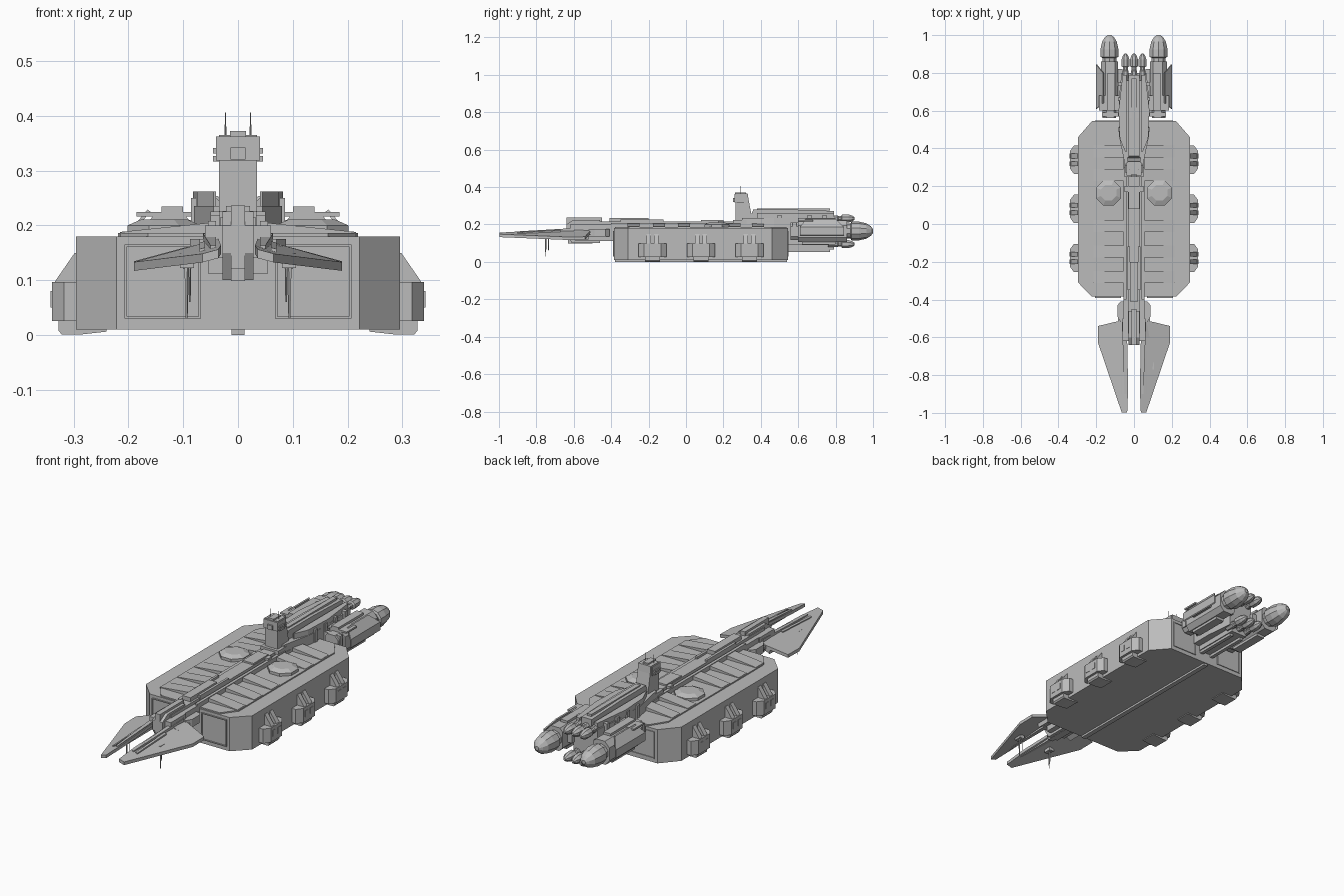
import bpy, bmesh, math
from mathutils import Vector

cube = bpy.data.objects.get("Cube")
if cube:
    bpy.data.objects.remove(cube)

grey = bpy.data.materials.new("hull grey")
grey.use_nodes = True
grey.diffuse_color = (0.5, 0.5, 0.5, 1)
grey.node_tree.nodes["Principled BSDF"].inputs["Base Color"].default_value = (0.5, 0.5, 0.5, 1)


def loft(name, rings, mirror=False):
    """Closed skin through rings of equal point count."""
    bm = bmesh.new()
    loops = [[bm.verts.new(p) for p in ring] for ring in rings]
    n = len(loops[0])
    for a, b in zip(loops, loops[1:]):
        for i in range(n):
            j = (i + 1) % n
            bm.faces.new((a[i], a[j], b[j], b[i]))
    bm.faces.new(loops[0])
    bm.faces.new(loops[-1])
    bmesh.ops.recalc_face_normals(bm, faces=bm.faces)
    mesh = bpy.data.meshes.new(name)
    bm.to_mesh(mesh)
    bm.free()
    mesh.materials.append(grey)
    ob = bpy.data.objects.new(name, mesh)
    bpy.context.scene.collection.objects.link(ob)
    if mirror:
        mod = ob.modifiers.new("mirror", 'MIRROR')
        mod.use_mirror_merge = False
    return ob


def prism(name, axis, pts, lo, hi, mirror=False):
    """Extrude a 2D profile along an axis; profile is in the other two axes in order."""
    def place(p, d):
        c = list(p)
        c.insert("xyz".index(axis), d)
        return c
    return loft(name, [[place(p, d) for p in pts] for d in (lo, hi)], mirror)


def box(name, x, y, z, mirror=False):
    return prism(name, 'z', [(x[0], y[0]), (x[1], y[0]), (x[1], y[1]), (x[0], y[1])], *z, mirror)


def turned(name, x, z, stations, sides=10, mirror=False):
    """Lathe along y from (y, radius) stations."""
    rings = [[(x + r * math.cos(math.tau * (i + .5) / sides), y,
               z + r * math.sin(math.tau * (i + .5) / sides)) for i in range(sides)]
             for y, r in stations]
    return loft(name, rings, mirror)


def rod(name, a, b, r0, r1, mirror=False):
    a, b = Vector(a), Vector(b)
    q = (b - a).to_track_quat('Z', 'Y')
    ring = lambda c, r: [c + q @ Vector((r * math.cos(math.tau * i / 5), r * math.sin(math.tau * i / 5), 0))
                         for i in range(5)]
    return loft(name, [ring(a, r0), ring(b, r1)], mirror)


# Main hull, an eight-sided slab with a thin keel
right_half = [(.222, -.385), (.296, -.31), (.296, .46), (.222, .545)]
outline = right_half + [(-x, y) for x, y in reversed(right_half)]
prism("main_hull", 'z', outline, .01, .18)
prism("raised_deck", 'z', [(x * .74, y * .985) for x, y in outline], .18, .186)
box("keel", (-.012, .012), (-.38, .54), (0, .01))

# Bay door frames on both ends
for end, y0, y1 in (("front", -.391, -.385), ("rear", .545, .549)):
    box(end + "_door_top", (.068, .207), (y0, y1), (.161, .165), True)
    box(end + "_door_bottom", (.068, .207), (y0, y1), (.03, .034), True)
    box(end + "_door_inner", (.068, .072), (y0, y1), (.034, .161), True)
    box(end + "_door_outer", (.203, .207), (y0, y1), (.034, .161), True)

# Sloping deck plates
for y in (-.28, -.145, -.01, .26, .385):
    prism("deck_plate", 'y', [(.05, .18), (.215, .18), (.215, .188), (.05, .205)], y - .032, y + .032, True)

# Domed turret pads
octagon = lambda r, z: [(.135 + r * math.cos(math.tau * (i + .5) / 8),
                         .165 + r * math.sin(math.tau * (i + .5) / 8), z) for i in range(8)]
loft("turret_pad", [octagon(.072, .18), octagon(.072, .2), octagon(.045, .211)], True)

# Side pods with sloped braces and feet
for y in (-.18, .08, .34):
    prism("side_pod", 'z', [(.29, y - .075), (.318, y - .075), (.34, y - .045), (.34, y + .045),
                            (.318, y + .075), (.29, y + .075)], .025, .097, True)
    prism("pod_foot", 'y', [(.24, .01), (.24, .006), (.285, .001), (.322, .001), (.328, .008), (.328, .025), (.29, .025)],
          y - .04, y + .04, True)
    for dy in (-.02, .02):
        prism("pod_brace", 'y', [(.29, .09), (.334, .09), (.334, .098), (.298, .15), (.29, .15)],
              y + dy - .012, y + dy + .012, True)
        box("pod_port", (.335, .342), (y + dy - .012, y + dy + .012), (.05, .08), True)

# Central spine
box("spine", (-.055, .055), (-.59, .45), (.112, .2))
box("spine_ridge", (-.032, .032), (-.58, .4), (.2, .215))
box("spine_rail", (.04, .055), (-.4, .3), (.2, .208), True)
box("ridge_block", (-.022, .022), (-.41, -.2), (.215, .235))
box("ridge_side", (.022, .034), (-.35, -.12), (.2, .226), True)
box("ridge_hatch", (-.03, .03), (.08, .2), (.215, .223))
box("ridge_cross", (-.05, .05), (.17, .2), (.2, .218))

# Neck and nose
prism("neck_cheek", 'z', [(.05, -.52), (.07, -.52), (.088, -.49), (.088, -.43), (.07, -.41), (.05, -.41)],
      .135, .175, True)
prism("nose_block", 'x', [(-.64, .15), (-.61, .1), (-.46, .1), (-.46, .225), (-.6, .225), (-.64, .2)], -.028, .028)
box("nose_cap", (-.013, .013), (-.64, -.45), (.12, .236))
box("nose_chin", (-.013, .013), (-.63, -.5), (.098, .12))
box("nose_side", (.028, .06), (-.62, -.5), (.14, .2), True)
box("prong_joint", (.05, .085), (-.6, -.5), (.145, .16), True)

# Forward wing prongs, drooping towards the outer edge
wing = [(.19, -.54), (.065, -.51), (.036, -.62), (.031, -.87), (.036, -.998), (.065, -.998), (.19, -.63)]
def wing_z(x, y):
    return .17 - .27 * (x - .04) - .02 * max(0, (-y - .6) / .4)
loft("wing_prong", [[(x, y, wing_z(x, y) - .011) for x, y in wing],
                    [(x, y, wing_z(x, y) + .005) for x, y in wing]], True)
blade = [(.04, -.52), (.04, -.9), (.05, -.9), (.064, -.52)]
loft("prong_fairing", [[(x, y, .142) for x, y in blade],
                       [(x, y, .185 if y > -.6 else .163) for x, y in blade]], True)
loft("wing_rib", [[(x, y, wing_z(x, y) + d) for x, y in ((.06, -.67), (.06, -.9), (.07, -.9), (.07, -.67))]
                  for d in (0, .01)], True)
prism("wing_root", 'y', [(.05, .15), (.1, .12), (.105, .15), (.05, .175)], -.6, -.52, True)
box("mast_base", (.08, .106), (-.77, -.73), (.122, .15), True)
rod("wing_mast", (.094, -.75, .14), (.094, -.75, .03), .005, .002, True)
rod("wing_mast_small", (.088, -.735, .14), (.088, -.735, .06), .003, .0015, True)

# Command tower
prism("tower", 'x', [(.265, .2), (.36, .2), (.335, .33), (.33, .365), (.265, .365)], -.035, .035)
box("tower_head", (-.04, .04), (.258, .325), (.318, .362))
box("tower_cap", (-.015, .015), (.262, .32), (.362, .372))
box("tower_window", (-.014, .014), (.25, .26), (.32, .342))
for z in (.322, .336):
    box("tower_ear", (.035, .046), (.27, .31), (z - .005, z + .005), True)
rod("tower_antenna", (.023, .29, .36), (.023, .29, .406), .002, .001, True)
box("tower_foot", (-.05, .05), (.25, .38), (.2, .225))

# Rear engine section
core = [(.045, .3), (.08, .47), (.08, .66), (.066, .8)]
prism("engine_core", 'z', core + [(-x, y) for x, y in reversed(core)], .09, .235)
prism("core_shoulder", 'z', [(.045, .38), (.075, .45), (.082, .6), (.06, .79), (.04, .79), (.04, .38)], .235, .262, True)
prism("core_ridge", 'x', [(.34, .23), (.36, .28), (.56, .28), (.79, .272), (.79, .23)], -.028, .028)
box("ridge_strip", (-.012, .012), (.38, .77), (.275, .286))
box("core_belly", (-.045, .045), (.54, .79), (.065, .09))
box("belly_rail", (.022, .04), (.54, .77), (.052, .065), True)
for y in (.5, .58, .66, .74):
    box("core_band", (.05, .086), (y - .01, y + .01), (.12, .25), True)

# Small thrusters in two rows
for z in (.095, .232):
    for name, x, m in (("centre_thruster", 0, False), ("side_thruster", .045, True)):
        turned(name, x, z, [(.76, .018), (.81, .018), (.815, .014), (.83, .014), (.835, .023),
                            (.87, .023), (.89, .016), (.902, .006)], 8, m)

# Main engines with their pylons and side panels
box("engine_pylon", (.06, .1), (.58, .82), (.14, .19), True)
body = [(.085, .125), (.105, .105), (.155, .105), (.175, .13), (.175, .195), (.15, .222), (.1, .222), (.085, .205)]
prism("engine_body", 'y', body, .6, .86, True)
prism("engine_intake", 'y', [((x - .13) * .8 + .13, (z - .165) * .8 + .165) for x, z in body], .56, .6, True)
box("engine_top_duct", (.1, .14), (.6, .8), (.22, .234), True)
box("engine_low_duct", (.105, .15), (.62, .8), (.092, .107), True)
prism("intake_fin", 'z', [(.08, .57), (.17, .57), (.17, .59), (.08, .59)], .135, .21, True)
turned("main_nozzle", .13, .165, [(.85, .04), (.88, .04), (.885, .05), (.925, .05), (.965, .041),
                                  (.988, .026), (1.0, .01)], 10, True)
panel = lambda x, z, a, b: [(x, a, z), (x, b, z), (x + .005, b, z + .004), (x + .005, a, z + .004)]
loft("side_panel", [panel(.16, .225, .64, .8), panel(.196, .182, .61, .845), panel(.196, .14, .61, .845)], True)
box("panel_mount", (.17, .198), (.66, .79), (.15, .175), True)
box("engine_deck", (.055, .185), (.6, .68), (.216, .224), True)
